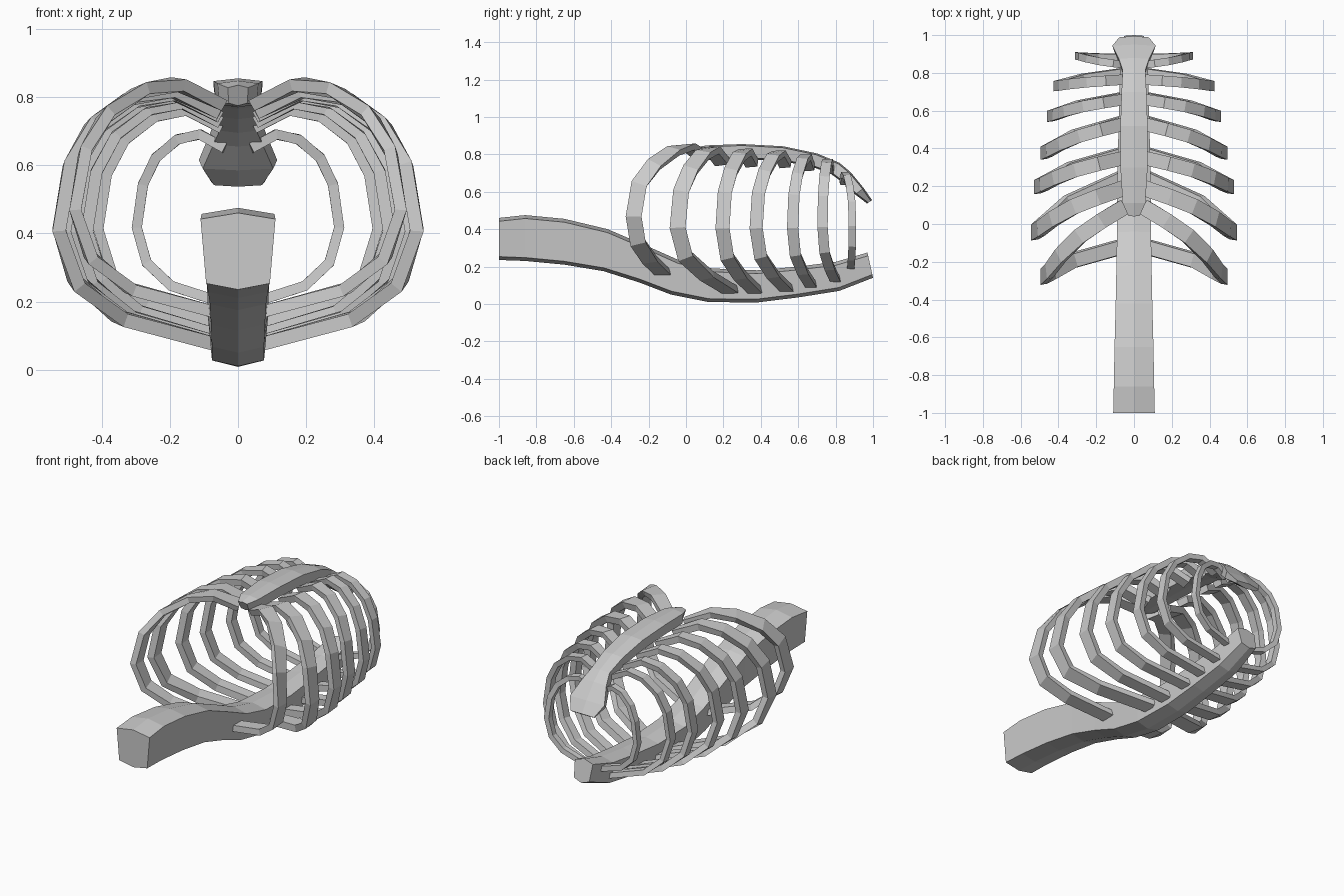
import bpy, bmesh
from mathutils import Vector

cube = bpy.data.objects.get("Cube")
if cube:
    bpy.data.objects.remove(cube, do_unlink=True)

bone = bpy.data.materials.new("bone grey")
bone.use_nodes = True
bone.diffuse_color = (0.6, 0.6, 0.6, 1)
bone.node_tree.nodes["Principled BSDF"].inputs["Base Color"].default_value = (0.6, 0.6, 0.6, 1)


def skin(name, rings):
    """Join a list of closed cross-sections into a capped flat-shaded solid."""
    bm = bmesh.new()
    loops = [[bm.verts.new(p) for p in ring] for ring in rings]
    for a, b in zip(loops, loops[1:]):
        n = len(a)
        for i in range(n):
            j = (i + 1) % n
            bm.faces.new((a[i], a[j], b[j], b[i]))
    bm.faces.new(loops[0])
    bm.faces.new(loops[-1][::-1])
    bmesh.ops.recalc_face_normals(bm, faces=bm.faces)
    mesh = bpy.data.meshes.new(name)
    bm.to_mesh(mesh)
    bm.free()
    mesh.materials.append(bone)
    obj = bpy.data.objects.new(name, mesh)
    bpy.context.collection.objects.link(obj)
    return obj


def ridged_section(yt, zt, yb, zb, w, taper, ridge):
    """Six-sided section with a shallow ridge along the top and the bottom."""
    top, bot = Vector((0, yt, zt)), Vector((0, yb, zb))
    up = (top - bot).normalized() * ridge
    side = Vector((w, 0, 0))
    return [top, top - up + side, bot + up + side * taper,
            bot, bot + up - side * taper, top - up - side]


# Spine: top y, top z, bottom y, bottom z, half width
spine = [
    (-1.0, .46, -1.0, .235, .11), (-.86, .475, -.86, .23, .107),
    (-.65, .455, -.65, .21, .103), (-.42, .40, -.44, .175, .097),
    (-.22, .315, -.25, .115, .093), (-.04, .235, -.08, .05, .09),
    (.14, .19, .12, .01, .09), (.38, .18, .38, .008, .085),
    (.6, .20, .6, .035, .08), (.8, .225, .82, .07, .075),
    (.97, .275, 1.0, .14, .06)]
skin("spine", [ridged_section(*s, .85, .018) for s in spine])

# Breastbone, flaring into a wide plate at the rear
breastbone = [
    (.04, .835, .07, .775, .03), (.11, .848, .11, .77, .06),
    (.3, .855, .3, .775, .072), (.52, .843, .5, .765, .072),
    (.7, .805, .67, .735, .066), (.82, .755, .775, .695, .06),
    (.88, .705, .83, .655, .08), (.95, .62, .905, .585, .115),
    (.995, .555, .968, .537, .078)]
skin("breastbone", [ridged_section(*s, .9, .008) for s in breastbone])

# Rib arc: sideways reach, height and forward swing, each as a fraction
arc = [(.1, .92, 0), (.35, 1, .2), (.59, .97, .42), (.81, .86, .7), (.94, .7, .92),
       (1, .45, 1), (.9, .24, .85), (.65, .1, .45), (.13, 0, 0)]


def rib(name, reach, top, low, y_top, y_side, y_low, width, thick, side):
    path = []
    for i, (fx, fz, swing) in enumerate(arc):
        root = y_top if i < 5 else y_low
        path.append(Vector((side * reach * fx, root + (y_side - root) * swing,
                            low + (top - low) * fz)))
    centre = Vector((0, y_side, (top + low) / 2))
    rings = []
    for i, p in enumerate(path):
        t = (path[min(i + 1, len(path) - 1)] - path[max(i - 1, 0)]).normalized()
        b = (Vector((0, 1, 0)) - t * t.y).normalized()
        n = t.cross(b)
        if n.dot(p - centre) < 0:
            n = -n
        b = b * width / 2
        rings.append([p + b, p - b, p - b * .85 - n * thick, p + b * .85 - n * thick])
    skin(name, rings)


# Reach, top, low, y at breastbone, y at side, y at spine, width, thickness
ribs = [
    (.495, .855, .15, .09, -.28, -.12, .085, .035),
    (.545, .84, .055, .19, -.045, .24, .085, .04),
    (.53, .83, .055, .35, .195, .37, .075, .04),
    (.495, .82, .065, .53, .375, .54, .07, .035),
    (.46, .80, .085, .66, .57, .67, .06, .035),
    (.425, .775, .115, .765, .73, .8, .055, .03),
    (.312, .705, .18, .84, .89, .88, .04, .03)]
for i, spec in enumerate(ribs):
    for side, label in ((1, "left"), (-1, "right")):
        rib(f"{label}_rib_{i + 1}", *spec, side)
